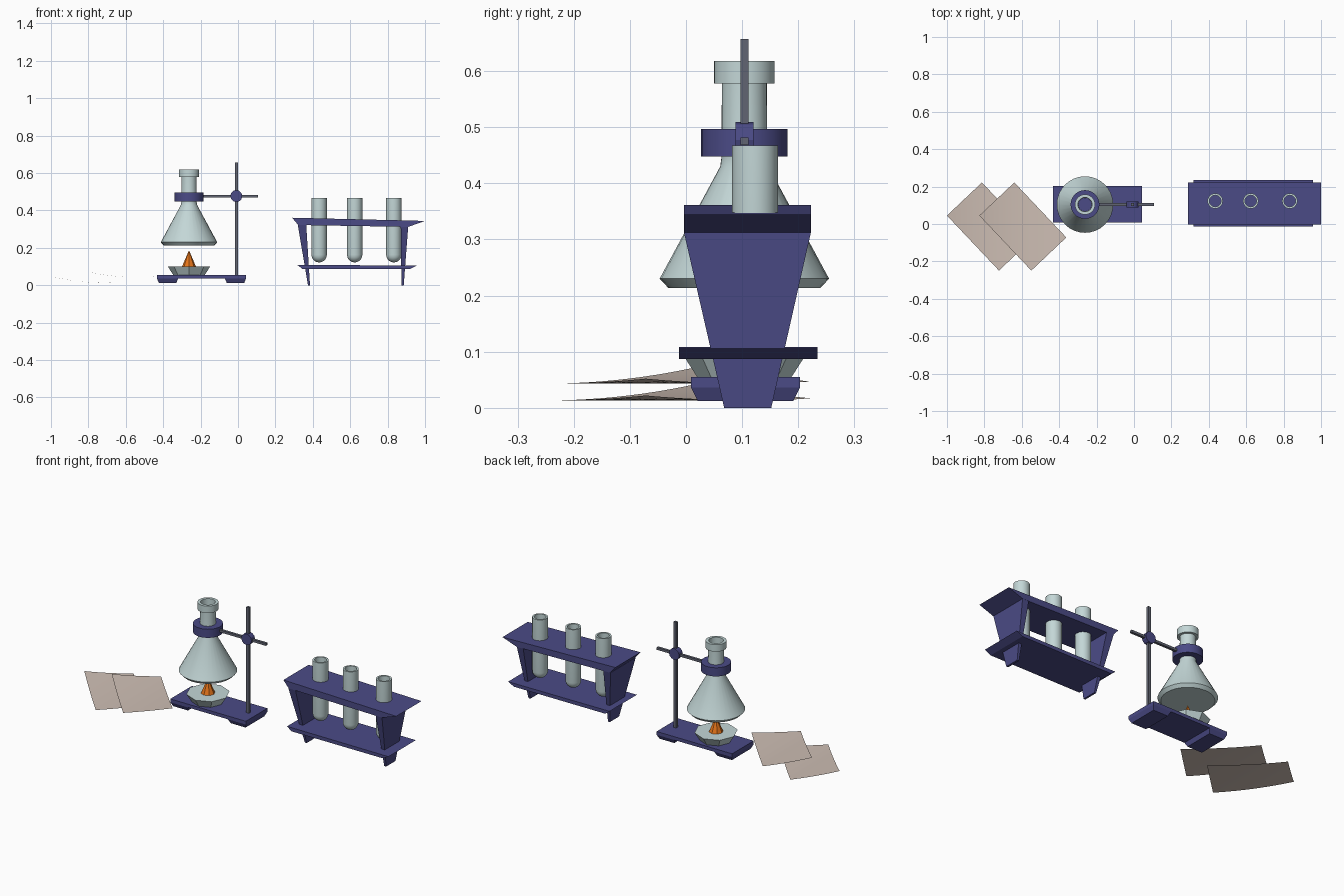
import bpy, bmesh, math
from mathutils import Matrix

if "Cube" in bpy.data.objects:
    bpy.data.objects.remove(bpy.data.objects["Cube"])


def mat(name, *rgb):
    m = bpy.data.materials.new(name)
    m.diffuse_color = (*rgb, 1)
    m.use_nodes = True
    m.node_tree.nodes["Principled BSDF"].inputs["Base Color"].default_value = m.diffuse_color
    return m


BLUE = mat("blue_paint", 0.07, 0.07, 0.24)
GLASS = mat("pale_glass", 0.55, 0.68, 0.68)
STEEL = mat("steel", 0.12, 0.13, 0.17)
ORANGE = mat("orange", 0.8, 0.18, 0.01)
PAPER = mat("paper", 0.62, 0.52, 0.46)


def finish(name, bm, material, smooth=False, solid=True):
    if solid:
        bmesh.ops.recalc_face_normals(bm, faces=bm.faces)
    me = bpy.data.meshes.new(name)
    bm.to_mesh(me)
    bm.free()
    me.materials.append(material)
    ob = bpy.data.objects.new(name, me)
    bpy.context.collection.objects.link(ob)
    if smooth:
        bpy.ops.object.select_all(action='DESELECT')
        ob.select_set(True)
        bpy.context.view_layer.objects.active = ob
        bpy.ops.object.shade_smooth_by_angle(angle=math.radians(35))
    return ob


def loft(name, lower, upper, material):
    """Tapered block between two rectangles (x0, x1, y0, y1, z)."""
    bm = bmesh.new()
    rings = []
    for x0, x1, y0, y1, z in (lower, upper):
        rings.append([bm.verts.new(p) for p in
                      ((x0, y0, z), (x1, y0, z), (x1, y1, z), (x0, y1, z))])
    a, b = rings
    bm.faces.new(a[::-1])
    bm.faces.new(b)
    for i in range(4):
        j = (i + 1) % 4
        bm.faces.new((a[i], a[j], b[j], b[i]))
    return finish(name, bm, material)


def box(name, x0, x1, y0, y1, z0, z1, material):
    return loft(name, (x0, x1, y0, y1, z0), (x0, x1, y0, y1, z1), material)


def plate(name, profile, y0, y1, material):
    """Side profile in x and z, extruded along y."""
    bm = bmesh.new()
    face = bm.faces.new([bm.verts.new((x, y0, z)) for x, z in profile])
    ext = bmesh.ops.extrude_face_region(bm, geom=[face])['geom']
    bmesh.ops.translate(bm, vec=(0, y1 - y0, 0),
                        verts=[v for v in ext if isinstance(v, bmesh.types.BMVert)])
    return finish(name, bm, material)


def lathe(name, profile, cx, cy, sides, material, smooth=True):
    """Turn (radius, z) points around a vertical axis; radius 0 is a pole."""
    bm = bmesh.new()
    rings = []
    for r, z in profile:
        n = sides if r > 0 else 1
        rings.append([bm.verts.new((cx + r * math.cos(2 * math.pi * i / sides),
                                    cy + r * math.sin(2 * math.pi * i / sides), z))
                      for i in range(n)])
    for a, b in zip(rings, rings[1:]):
        for i in range(sides):
            j = (i + 1) % sides
            if len(a) == 1:
                bm.faces.new((a[0], b[j], b[i]))
            elif len(b) == 1:
                bm.faces.new((a[i], a[j], b[0]))
            else:
                bm.faces.new((a[i], a[j], b[j], b[i]))
    return finish(name, bm, material, smooth)


FX, FY = -0.262, 0.104

# Stand base: plate with two tapered feet
box("stand_base", -0.433, 0.043, 0.009, 0.203, 0.036, 0.055, BLUE)
for side, x0, x1 in (("left", -0.433, -0.32), ("right", -0.07, 0.043)):
    loft(f"stand_foot_{side}", (x0 + 0.01, x1 - 0.01, 0.021, 0.191, 0.012),
         (x0, x1, 0.009, 0.203, 0.036), BLUE)

# Stand rods, clamp knob and flask collar
box("stand_post", -0.016, 0, 0.097, 0.111, 0.05, 0.657, STEEL)
box("clamp_arm", -0.2, 0.107, 0.097, 0.111, 0.468, 0.482, STEEL)
bm = bmesh.new()
bmesh.ops.create_cone(bm, cap_ends=True, segments=12, radius1=0.032, radius2=0.032, depth=0.032,
                      matrix=Matrix.Translation((-0.009, FY, 0.477)) @ Matrix.Rotation(math.pi / 2, 4, 'X'))
finish("clamp_knob", bm, BLUE)
lathe("flask_collar", [(0, 0.448), (0.077, 0.448), (0.077, 0.497), (0, 0.497)], FX, FY, 32, BLUE)

# Conical flask with an open lipped neck
lathe("flask", [(0, 0.213), (0.135, 0.213), (0.151, 0.23), (0.043, 0.43), (0.041, 0.445),
                (0.040, 0.578), (0.054, 0.578), (0.054, 0.618), (0.038, 0.618),
                (0.036, 0.47), (0, 0.47)], FX, FY, 32, GLASS)

# Burner dish and flame
lathe("burner_dish", [(0, 0.053), (0.083, 0.053), (0.113, 0.1), (0, 0.1)], FX, FY, 8, GLASS, False)
lathe("flame", [(0, 0.098), (0.038, 0.098), (0, 0.187)], FX, FY, 8, ORANGE, False)

# Rack shelves with undercut ends
plate("rack_top", [(0.289, 0.361), (1.0, 0.344), (0.91, 0.312), (0.322, 0.322)], -0.004, 0.223, BLUE)
plate("rack_shelf", [(0.318, 0.108), (0.957, 0.106), (0.92, 0.087), (0.345, 0.087)], -0.0125, 0.234, BLUE)

# Rack legs, narrowing to the ground
loft("rack_leg_left", (0.374, 0.385, 0.068, 0.152, 0), (0.32, 0.365, -0.004, 0.223, 0.322), BLUE)
loft("rack_leg_right", (0.874, 0.886, 0.068, 0.152, 0), (0.87, 0.91, -0.004, 0.223, 0.314), BLUE)

# Test tubes: round-bottomed and open at the top
R = 0.041
tube = [(0, 0.122)]
tube += [(R * math.sin(a), 0.163 - R * math.cos(a))
         for a in (math.pi / 2 * i / 5 for i in range(1, 6))]
tube += [(R, 0.467), (0.031, 0.467), (0.031, 0.17), (0, 0.145)]
for i, x in enumerate((0.434, 0.624, 0.833)):
    lathe(f"test_tube_{i + 1}", tube, x, 0.123, 24, GLASS)

# Paper sheets, rotated on the table and curled up at the left corner
N = 12
for k, (dx, dz) in enumerate(((0, 0), (0.173, 0.03))):
    bm = bmesh.new()
    grid = []
    for i in range(N + 1):
        row = []
        for j in range(N + 1):
            u, v = i / N, j / N
            x = -1.0 + 0.278 * u + 0.187 * v
            y = 0.045 - 0.294 * u + 0.177 * v
            d = x + 0.72
            z = 0.013 + (0.45 if d < 0 else 0.26) * d * d
            row.append(bm.verts.new((x + dx, y, z + dz)))
        grid.append(row)
    for i in range(N):
        for j in range(N):
            bm.faces.new((grid[i][j], grid[i + 1][j], grid[i + 1][j + 1], grid[i][j + 1]))
    finish(f"paper_sheet_{k + 1}", bm, PAPER, True, False)
